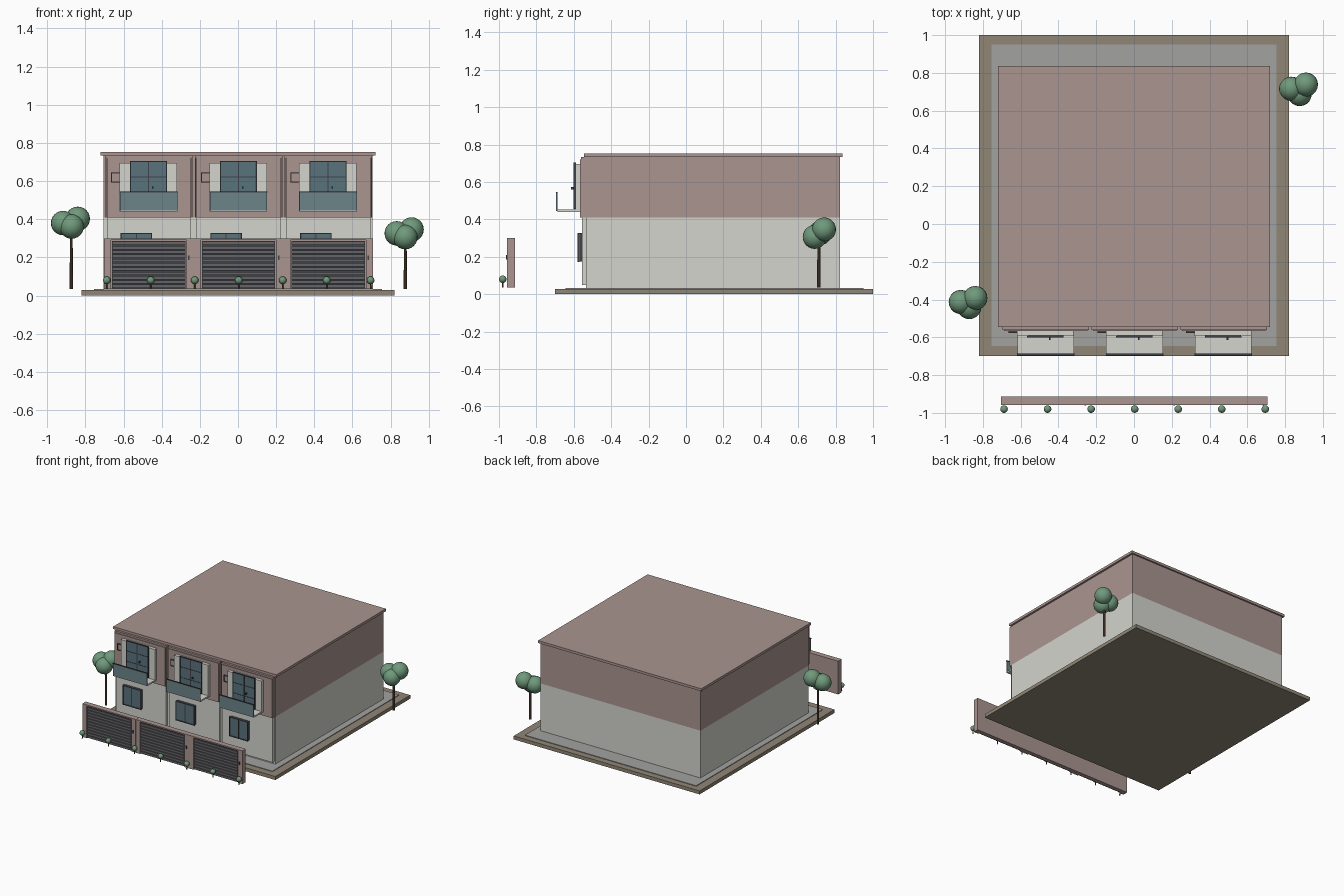
import bpy, bmesh
from mathutils import Matrix, Vector

if "Cube" in bpy.data.objects:
    bpy.data.objects.remove(bpy.data.objects["Cube"])


def mat(name, r, g, b):
    m = bpy.data.materials.new(name)
    m.diffuse_color = (r, g, b, 1)
    m.use_nodes = True
    m.node_tree.nodes["Principled BSDF"].inputs["Base Color"].default_value = m.diffuse_color
    return m


PINK = mat("pink_render", 0.40, 0.30, 0.28)
WHITE = mat("white_render", 0.66, 0.66, 0.62)
EARTH = mat("earth", 0.28, 0.24, 0.18)
PAVING = mat("paving", 0.36, 0.36, 0.35)
DARK = mat("dark_metal", 0.05, 0.055, 0.065)
SLAT = mat("slat_grey", 0.13, 0.13, 0.14)
GLASS = mat("glass_blue", 0.10, 0.17, 0.20)
RAIL = mat("railing_glass", 0.15, 0.23, 0.25)
LEAF = mat("leaf", 0.16, 0.32, 0.20)
BARK = mat("bark", 0.13, 0.08, 0.05)


def finish(name, bm, m):
    me = bpy.data.meshes.new(name)
    bm.to_mesh(me)
    bm.free()
    me.materials.append(m)
    ob = bpy.data.objects.new(name, me)
    bpy.context.collection.objects.link(ob)
    return ob


def boxes(name, m, *spans):
    """Each span is (x0, x1, y0, y1, z0, z1)."""
    bm = bmesh.new()
    for x0, x1, y0, y1, z0, z1 in spans:
        mid = Vector(((x0 + x1) / 2, (y0 + y1) / 2, (z0 + z1) / 2))
        bmesh.ops.create_cube(bm, size=1, matrix=Matrix.Translation(mid)
                              @ Matrix.Diagonal((x1 - x0, y1 - y0, z1 - z0, 1)))
    return finish(name, bm, m)


def balls(name, r, centres):
    bm = bmesh.new()
    for c in centres:
        bmesh.ops.create_uvsphere(bm, u_segments=20, v_segments=12, radius=r,
                                  matrix=Matrix.Translation(c))
    for f in bm.faces:
        f.smooth = True
    return finish(name, bm, LEAF)


def stem(name, x, y, z0, z1, r):
    bm = bmesh.new()
    bmesh.ops.create_cone(bm, cap_ends=True, segments=10, radius1=r, radius2=r * 0.85,
                          depth=z1 - z0, matrix=Matrix.Translation((x, y, (z0 + z1) / 2)))
    return finish(name, bm, BARK)


def window(name, x0, x1, y, z0, z1, cols, rows):
    """Glass pane with dark border and glazing bars, facing -y from plane y."""
    boxes(name + "_pane", GLASS, (x0 + .002, x1 - .002, y - .006, y + .004, z0 + .002, z1 - .002))
    t, f = 0.006, y - 0.010
    bars = [(x0, x1, f, y, z0, z0 + t), (x0, x1, f, y, z1 - t, z1)]
    for i in range(cols + 1):
        x = x0 + (x1 - x0 - t) * i / cols
        bars.append((x, x + t, f, y, z0 + t, z1 - t))
    for k in range(1, rows):
        z = z0 + (z1 - z0) * k / rows
        bars.append((x0 + t, x1 - t, f + .002, y, z - .002, z + .002))
    boxes(name + "_frame", DARK, *bars)


# site and main building
boxes("ground_slab", EARTH, (-.82, .82, -.70, 1.0, 0, .028))
boxes("paving", PAVING, (-.755, .755, -.645, .95, .02, .033))
boxes("lower_walls", WHITE, (-.705, .705, -.535, .824, .03, .41))
boxes("upper_walls", PINK, (-.705, .705, -.535, .824, .41, .735))
boxes("roof_slab", PINK, (-.72, .72, -.545, .836, .733, .753))

for i, c in enumerate((-.468, .003, .473)):
    n = f"unit{i + 1}_"
    # facade panels and edge strip
    boxes(n + "lower_panel", WHITE, (c - .22, c + .222, -.555, -.533, .05, .41))
    boxes(n + "upper_panel", PINK, (c - .22, c + .222, -.567, -.533, .41, .72))
    boxes(n + "top_trim", PINK, (c - .228, c + .23, -.562, -.533, .72, .734))
    boxes(n + "edge_strips", PINK, (c - .228, c - .222, -.56, -.533, .41, .72),
          (c + .224, c + .23, -.56, -.533, .41, .72))
    # white surround and balcony door
    boxes(n + "door_surround", WHITE, (c - .152, c + .148, -.592, -.565, .44, .695))
    window(n + "balcony_door", c - .098, c + .096, -.592, .455, .705, 2, 3)
    boxes(n + "door_handle", DARK, (c + .018, c + .026, -.614, -.6, .56, .572))
    # balcony
    boxes(n + "balcony_slab", WHITE, (c - .15, c + .15, -.688, -.59, .44, .452))
    boxes(n + "balcony_glass", RAIL, (c - .15, c + .15, -.694, -.688, .445, .542))
    boxes(n + "balcony_rail", DARK, (c - .152, c + .152, -.696, -.686, .540, .546))
    # square wall box beside the door
    boxes(n + "wall_box", PINK, (c - .192, c - .148, -.572, -.565, .597, .639))
    boxes(n + "wall_box_rim", DARK, (c - .197, c - .192, -.576, -.565, .592, .644),
          (c - .148, c - .143, -.576, -.565, .592, .644),
          (c - .192, c - .148, -.576, -.565, .592, .597),
          (c - .192, c - .148, -.576, -.565, .639, .644))
    # ground floor window
    window(n + "lower_window", c - .147, c + .017, -.57, .173, .328, 2, 1)
    boxes(n + "lower_window_back", DARK, (c - .145, c + .015, -.568, -.553, .175, .326))

    # front wall: back panel, posts and slatted gate
    boxes(n + "gate_wall", PINK, (c - .235, c + .235, -.942, -.914, .035, .30))
    boxes(n + "gate_posts", PINK, (c - .235, c - .197, -.957, -.942, .035, .30),
          (c + .197, c + .235, -.957, -.942, .035, .30),
          (c - .197, c + .197, -.957, -.942, .29, .30))
    boxes(n + "gate_panel", DARK, (c - .192, c + .192, -.948, -.94, .038, .287))
    boxes(n + "gate_slats", SLAT, *[(c - .192, c + .192, -.956, -.947, z, z + .017)
                                    for z in (.04 + .0225 * k for k in range(11))])
    boxes(n + "entry_panel", DARK, (c + .207, c + .215, -.962, -.956, .185, .21))

# shrubs along the front wall
for k in range(7):
    x = -.688 + .2305 * k
    stem(f"shrub_stem_{k + 1}", x, -.98, .035, .07, .004)
    balls(f"shrub_{k + 1}", .02, [(x, -.98, .08)])

# two trees
stem("left_trunk", -.874, -.415, .035, .36, .009)
balls("left_crown", .064, [(-.917, -.413, .38), (-.84, -.392, .402), (-.872, -.44, .362)])
stem("right_trunk", .877, .71, .035, .31, .009)
balls("right_crown", .064, [(.91, .738, .346), (.832, .716, .326), (.877, .688, .306)])
